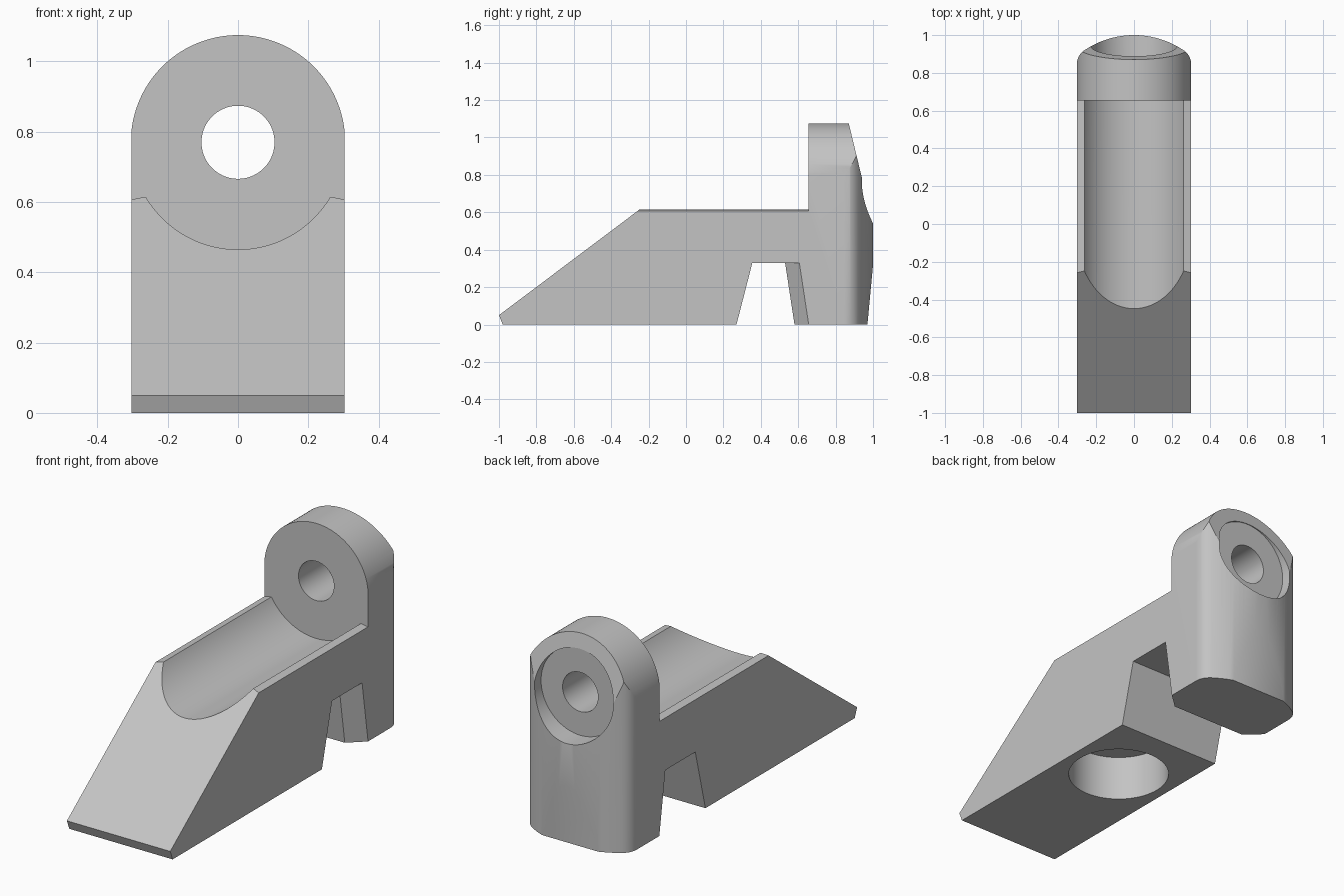
import bpy, bmesh
from math import sin, cos, radians, sqrt, atan2, degrees

cube = bpy.data.objects.get("Cube")
if cube:
    bpy.data.objects.remove(cube, do_unlink=True)

grey = bpy.data.materials.new("plain_grey")
grey.use_nodes = True
colour = (0.55, 0.55, 0.55, 1)
grey.diffuse_color = colour
grey.node_tree.nodes["Principled BSDF"].inputs["Base Color"].default_value = colour


def arc(cx, cy, r, start, end, steps):
    angles = [radians(start + (end - start) * i / steps) for i in range(steps + 1)]
    return [(cx + r * cos(a), cy + r * sin(a)) for a in angles]


def loft(name, lower, upper):
    """Solid between two matching rings of 3D points."""
    bm = bmesh.new()
    a = [bm.verts.new(p) for p in lower]
    b = [bm.verts.new(p) for p in upper]
    bm.faces.new(a)
    bm.faces.new(b)
    for i in range(len(a)):
        j = (i + 1) % len(a)
        bm.faces.new((a[i], a[j], b[j], b[i]))
    bmesh.ops.recalc_face_normals(bm, faces=bm.faces)
    mesh = bpy.data.meshes.new(name)
    bm.to_mesh(mesh)
    bm.free()
    mesh.materials.append(grey)
    ob = bpy.data.objects.new(name, mesh)
    bpy.context.collection.objects.link(ob)
    return ob


def prism(name, points, axis, lo, hi):
    """Extrude a flat outline along one axis."""
    def place(p, d):
        q = list(p)
        q.insert("xyz".index(axis), d)
        return q
    return loft(name, [place(p, lo) for p in points], [place(p, hi) for p in points])


def circle(cx, cy, r):
    return arc(cx, cy, r, 0, 360, 72)[:-1]


def combine(target, tool, operation):
    tool.hide_render = True
    mod = target.modifiers.new(tool.name, 'BOOLEAN')
    mod.object, mod.operation, mod.solver = tool, operation, 'EXACT'
    bpy.context.view_layer.objects.active = target
    bpy.ops.object.modifier_apply(modifier=mod.name)
    bpy.data.objects.remove(tool, do_unlink=True)


HALF = 0.303      # half width
AXIS_Z = 0.77     # height of the bore axis
HEAD_Y = 0.655    # front face of the upright head

# Side silhouette, extruded across the width
side = [(-1, 0.05), (-0.98, 0), (0.97, 0), (1.002, 0.34), (1.002, 0.53),
        (0.84, 1.2), (0.53, 1.2)]
body = prism("wedge_bracket", side, "x", -0.4, 0.4)

# Plan outline: straight sides, rounded rear corners, gently bowed back
back_r, back_y, fillet = 0.47, 0.53, 0.09
fx = HALF - fillet
fy = back_y + sqrt((back_r - fillet) ** 2 - fx ** 2)
turn = degrees(atan2(fy - back_y, fx))
plan = [(-HALF, -1.2), (HALF, -1.2)]
plan += arc(fx, fy, fillet, 0, turn, 12)
plan += arc(0, back_y, back_r, turn, 180 - turn, 24)[1:-1]
plan += arc(-fx, fy, fillet, 180 - turn, 180, 12)
combine(body, prism("plan_outline", plan, "z", -0.2, 1.4), 'INTERSECT')

# Rounded top of the head
arch = [(-0.305, -0.2), (0.305, -0.2)] + arc(0, AXIS_Z, 0.305, 0, 180, 64)
combine(body, prism("head_arch", arch, "y", -1.2, 1.2), 'INTERSECT')

# Trough with slightly sloping shoulders in front of the head
lip = degrees(atan2(0.155, 0.2627))
trough = arc(0, AXIS_Z, 0.305, 180 + lip, 360 - lip, 48)
trough += [(0.35, 0.598), (0.35, 1.3), (-0.35, 1.3), (-0.35, 0.598)]
combine(body, prism("trough", trough, "y", -1.2, HEAD_Y), 'DIFFERENCE')

# Underside notch, leaving a rear tab with chamfered front corners


def notch_ring(z):
    front, rear = 0.27 + 0.257 * z, 0.58 - 0.152 * z
    return [(-0.4, front, z), (0.4, front, z), (0.4, rear + 0.165, z),
            (0.22, rear, z), (-0.22, rear, z), (-0.4, rear + 0.165, z)]


combine(body, loft("notch", notch_ring(-0.1), notch_ring(0.33)), 'DIFFERENCE')

# Bolt hole, its rear counterbore and the round socket underneath
combine(body, prism("bolt_hole", circle(0, AXIS_Z, 0.104), "y", 0.5, 1.2), 'DIFFERENCE')
combine(body, prism("counterbore", circle(0, AXIS_Z, 0.23), "y", 0.885, 1.2), 'DIFFERENCE')
combine(body, prism("socket", circle(0, -0.12, 0.25), "z", -0.1, 0.24), 'DIFFERENCE')

bpy.ops.object.select_all(action='DESELECT')
body.select_set(True)
bpy.context.view_layer.objects.active = body
bpy.ops.object.shade_smooth_by_angle(angle=radians(25))
